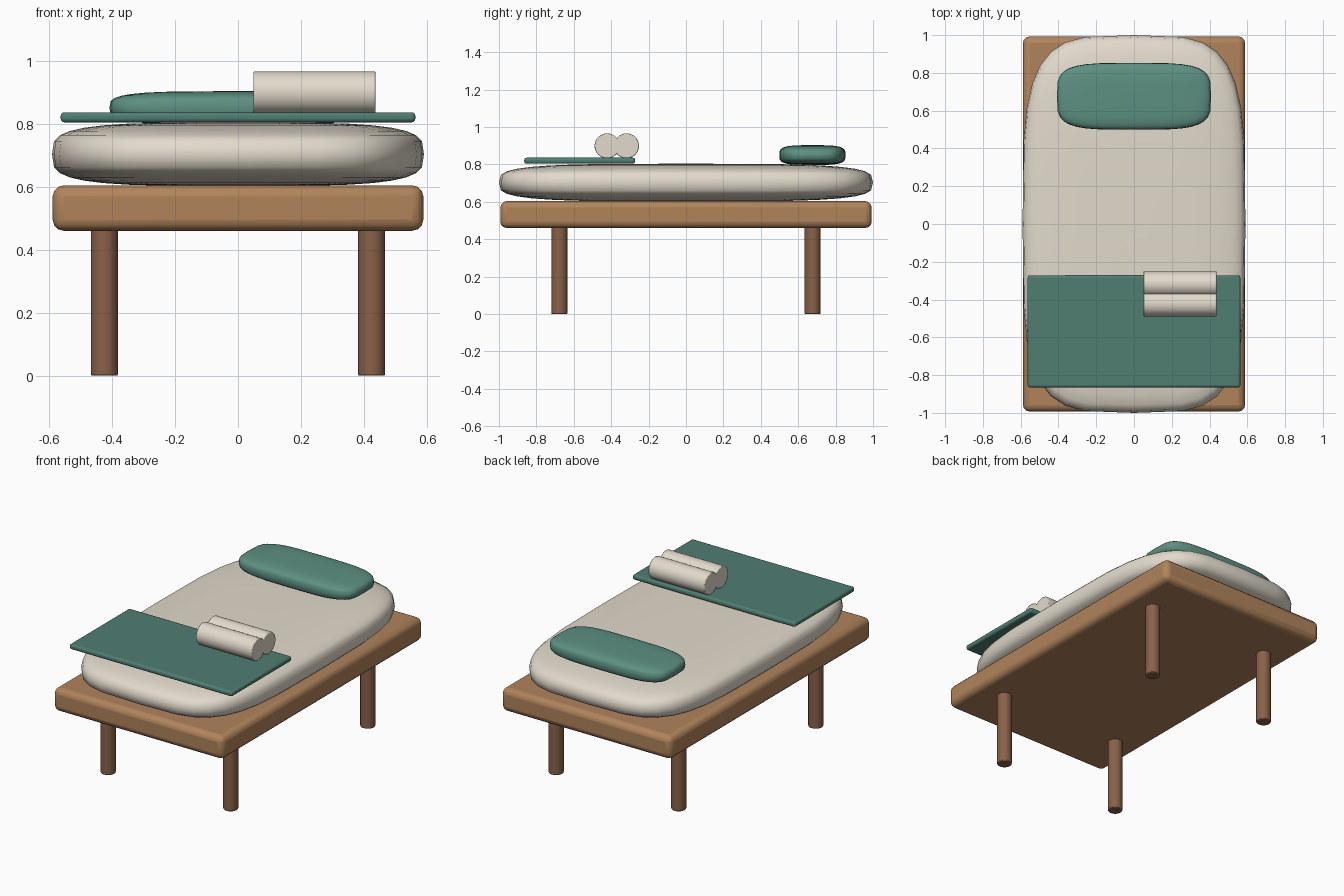
import bpy, bmesh
from math import sin, cos, pi, radians, copysign

if "Cube" in bpy.data.objects:
    bpy.data.objects.remove(bpy.data.objects["Cube"])


def material(name, rgb):
    m = bpy.data.materials.new(name)
    m.diffuse_color = (*rgb, 1)
    m.use_nodes = True
    m.node_tree.nodes["Principled BSDF"].inputs["Base Color"].default_value = m.diffuse_color
    return m


oak = material("oak", (0.44, 0.23, 0.105))
walnut = material("walnut", (0.25, 0.12, 0.065))
linen = material("linen", (0.76, 0.70, 0.60))
teal = material("teal", (0.11, 0.28, 0.22))
dark_teal = material("dark_teal", (0.08, 0.21, 0.17))


def finish(obj, name, mat, bevel=0, segments=2, angle=40):
    obj.name = name
    obj.data.materials.append(mat)
    if bevel:
        mod = obj.modifiers.new("bevel", 'BEVEL')
        mod.width, mod.segments = bevel, segments
        mod.limit_method = 'ANGLE'
    bpy.ops.object.select_all(action='DESELECT')
    obj.select_set(True)
    bpy.context.view_layer.objects.active = obj
    bpy.ops.object.shade_smooth_by_angle(angle=radians(angle))
    return obj


def box(name, lo, hi, mat, bevel, segments):
    centre = [(a + b) / 2 for a, b in zip(lo, hi)]
    bpy.ops.mesh.primitive_cube_add(size=1, location=centre)
    obj = bpy.context.object
    obj.scale = [b - a for a, b in zip(lo, hi)]
    bpy.ops.object.transform_apply(location=False, rotation=False, scale=True)
    return finish(obj, name, mat, bevel, segments)


def cylinder(name, centre, radius, length, mat, rotation=(0, 0, 0)):
    bpy.ops.mesh.primitive_cylinder_add(vertices=32, radius=radius, depth=length,
                                        location=centre, rotation=rotation)
    return finish(bpy.context.object, name, mat, 0.005)


def cushion(name, centre, half, mat, e_plan=0.5, e_side=0.54, segs=32, rings=16):
    """Superellipsoid: a softly squared-off sphere."""
    def p(v, e):
        return copysign(abs(v) ** e, v) if abs(v) > 1e-6 else 0.0

    bm = bmesh.new()
    grid = []
    for j in range(1, rings):
        v = -pi / 2 + pi * j / rings
        grid.append([bm.verts.new((half[0] * p(cos(v), e_side) * p(cos(2 * pi * i / segs), e_plan),
                                   half[1] * p(cos(v), e_side) * p(sin(2 * pi * i / segs), e_plan),
                                   half[2] * p(sin(v), e_side))) for i in range(segs)])
    bottom = bm.verts.new((0, 0, -half[2]))
    top = bm.verts.new((0, 0, half[2]))
    for i in range(segs):
        k = (i + 1) % segs
        for a, b in zip(grid, grid[1:]):
            bm.faces.new((a[i], a[k], b[k], b[i]))
        bm.faces.new((bottom, grid[0][k], grid[0][i]))
        bm.faces.new((top, grid[-1][i], grid[-1][k]))
    mesh = bpy.data.meshes.new(name)
    bm.to_mesh(mesh)
    bm.free()
    obj = bpy.data.objects.new(name, mesh)
    bpy.context.collection.objects.link(obj)
    obj.location = centre
    return finish(obj, name, mat, angle=50)


# Bed frame and four round legs
box("bed_frame", (-0.588, -0.993, 0.46), (0.588, 0.993, 0.604), oak, 0.035, 3)
for x in (-1, 1):
    for y in (-1, 1):
        cylinder(("front" if y < 0 else "back") + ("_left" if x < 0 else "_right") + "_leg",
                 (0.424 * x, 0.677 * y, 0.235), 0.043, 0.47, walnut)

# Soft furnishings
cushion("mattress", (0, 0, 0.703), (0.59, 1.0, 0.101), linen)
cushion("pillow", (0, 0.676, 0.85), (0.408, 0.177, 0.053), teal)
box("blanket", (-0.563, -0.865, 0.804), (0.563, -0.272, 0.836), dark_teal, 0.012, 3)

# Pair of rolled towels lying on the blanket
for i, y in enumerate((-0.422, -0.318)):
    cylinder(f"towel_roll_{i + 1}", (0.243, y, 0.899), 0.067, 0.388, linen, (0, pi / 2, 0))
